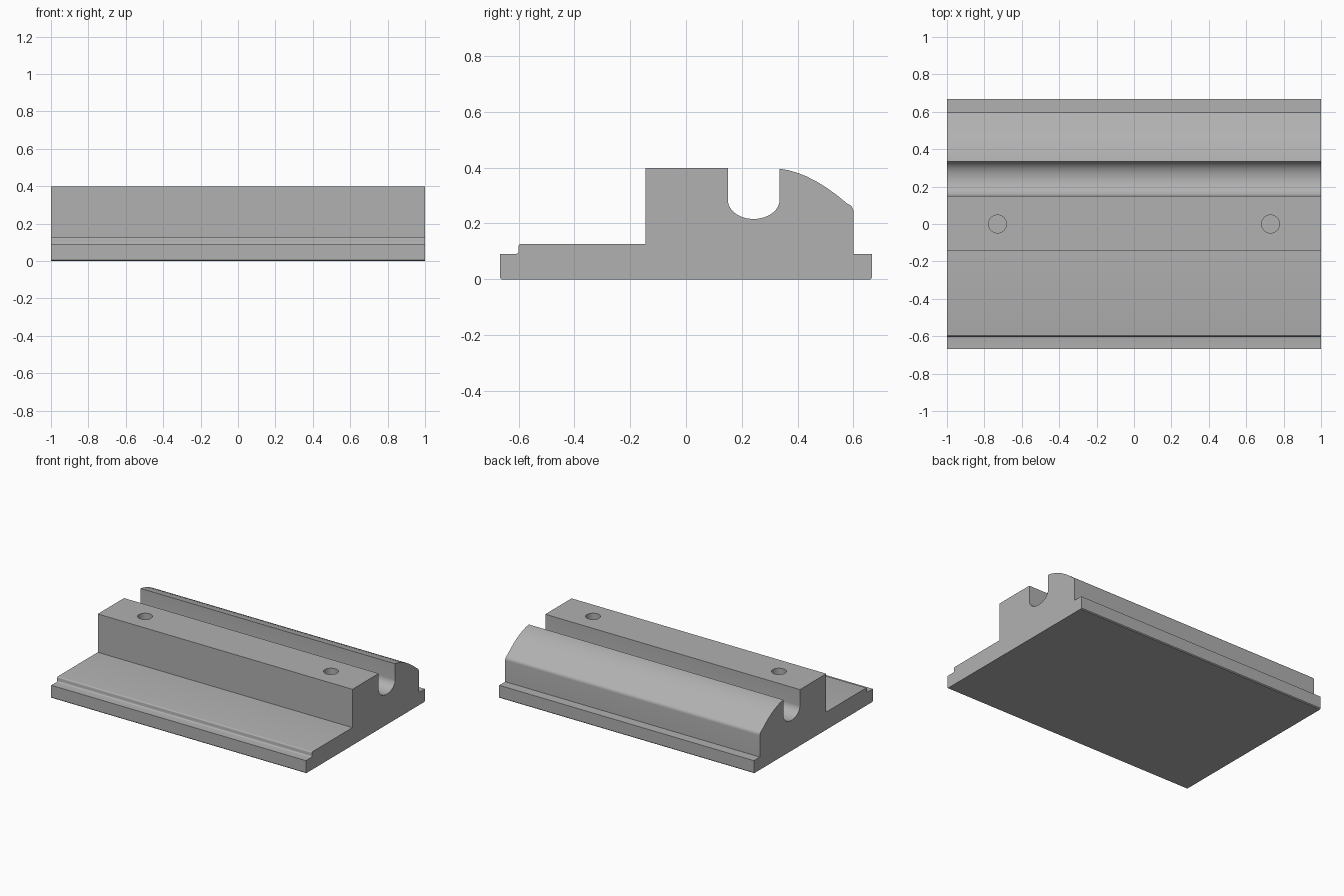
import bpy
import bmesh
import math

default_cube = bpy.data.objects.get("Cube")
if default_cube:
    bpy.data.objects.remove(default_cube, do_unlink=True)

HALF_LENGTH = 1.0


def make_material(name, colour):
    mat = bpy.data.materials.new(name)
    mat.use_nodes = True
    mat.diffuse_color = colour
    mat.node_tree.nodes["Principled BSDF"].inputs["Base Color"].default_value = colour
    return mat


def arc(cy, cz, ry, rz, start, end, steps=6):
    """Elliptical arc in the (y, z) plane, angles in degrees."""
    angles = [math.radians(start + (end - start) * i / steps) for i in range(steps + 1)]
    return [(cy + ry * math.cos(a), cz + rz * math.sin(a)) for a in angles]


def extrude_profile(name, profile, mat):
    """Sweep a closed (y, z) outline along the full length in x."""
    bm = bmesh.new()
    cap = bm.faces.new([bm.verts.new((-HALF_LENGTH, y, z)) for y, z in profile])
    swept = bmesh.ops.extrude_face_region(bm, geom=[cap])["geom"]
    moved = [v for v in swept if isinstance(v, bmesh.types.BMVert)]
    bmesh.ops.translate(bm, verts=moved, vec=(2 * HALF_LENGTH, 0, 0))
    bmesh.ops.recalc_face_normals(bm, faces=bm.faces)
    mesh = bpy.data.meshes.new(name)
    bm.to_mesh(mesh)
    bm.free()
    mesh.materials.append(mat)
    obj = bpy.data.objects.new(name, mesh)
    bpy.context.collection.objects.link(obj)
    return obj


grey = make_material("machined grey", (0.44, 0.44, 0.44, 1))

# Base with stepped front ledge
outline = [(0.661, 0), (-0.661, 0), (-0.667, 0.006), (-0.667, 0.091)]
outline += arc(-0.609, 0.1, 0.009, 0.009, -90, 0, 4)
outline += arc(-0.592, 0.118, 0.008, 0.008, 180, 90, 4)
# Raised block
outline += [(-0.145, 0.126), (-0.145, 0.398), (0.15, 0.398)]
# Round-bottomed groove
outline += arc(0.2425, 0.284, 0.0925, 0.068, 180, 360, 24)
# Domed rear rail
outline += [(0.335, 0.396), (0.365, 0.391), (0.4, 0.381), (0.435, 0.367), (0.47, 0.349),
            (0.505, 0.327), (0.54, 0.302), (0.575, 0.273)]
outline += arc(0.57, 0.242, 0.03, 0.03, 50, 0, 5)
# Rear ledge
outline += [(0.6, 0.091), (0.667, 0.091), (0.667, 0.006)]

body = extrude_profile("grooved_rail_block", outline, grey)

# Blind bolt holes in the raised block
for side, x in (("left", 0.73), ("right", -0.73)):
    bpy.ops.mesh.primitive_cylinder_add(vertices=48, radius=0.048, depth=0.4,
                                        location=(x, 0, 0.4))
    cutter = bpy.context.object
    cutter.name = side + "_hole_cutter"
    cutter.data.materials.append(grey)
    cutter.hide_render = True
    cut = body.modifiers.new(side + " hole", "BOOLEAN")
    cut.operation = "DIFFERENCE"
    cut.solver = "EXACT"
    cut.object = cutter
    bpy.ops.object.select_all(action="DESELECT")
    bpy.context.view_layer.objects.active = body
    body.select_set(True)
    bpy.ops.object.modifier_apply(modifier=cut.name)
    bpy.data.objects.remove(cutter, do_unlink=True)

# Smooth the curves and keep the machined edges crisp
bpy.ops.object.shade_smooth_by_angle(angle=math.radians(25))
